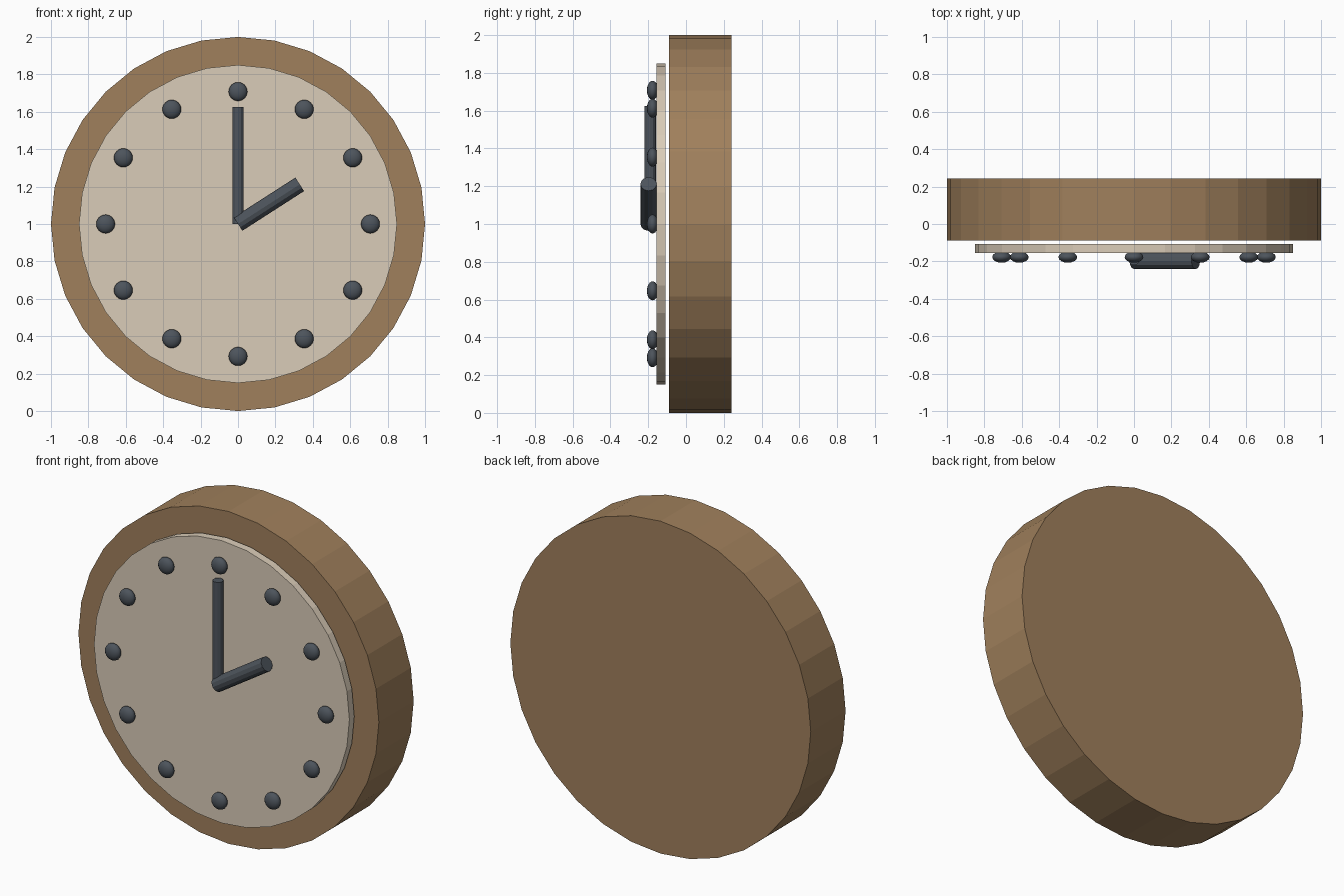
import bpy
import bmesh
from math import radians, sin, cos, tau
from mathutils import Matrix, Vector

cube = bpy.data.objects.get("Cube")
if cube:
    bpy.data.objects.remove(cube, do_unlink=True)


def material(name, rgb):
    linear = [(c / 255 / 12.92 if c < 11 else ((c / 255 + 0.055) / 1.055) ** 2.4) for c in rgb]
    mat = bpy.data.materials.new(name)
    mat.use_nodes = True
    mat.diffuse_color = (*linear, 1)
    mat.node_tree.nodes["Principled BSDF"].inputs["Base Color"].default_value = (*linear, 1)
    return mat


wood = material("warm wood", (160, 128, 92))
cream = material("cream", (218, 204, 184))
slate = material("dark slate", (77, 84, 92))


def add_object(name, bm, mat):
    mesh = bpy.data.meshes.new(name)
    bm.to_mesh(mesh)
    bm.free()
    mesh.materials.append(mat)
    obj = bpy.data.objects.new(name, mesh)
    bpy.context.collection.objects.link(obj)
    return obj


def cylinder(name, start, end, radius, sides, mat):
    """Flat-shaded capped cylinder running from start to end."""
    start, end = Vector(start), Vector(end)
    axis = (end - start).normalized()
    # Keep one corner of the polygon on the front or top line
    up = Vector((0, 0, 1)) if abs(axis.y) > 0.9 else Vector((0, 1, 0))
    frame = Matrix((up.cross(axis), up, axis)).transposed().to_4x4()
    bm = bmesh.new()
    bmesh.ops.create_cone(bm, cap_ends=True, segments=sides, radius1=radius, radius2=radius,
                          depth=(end - start).length,
                          matrix=Matrix.Translation((start + end) / 2) @ frame)
    return add_object(name, bm, mat)


# Case and dial
cylinder("case", (0, 0.242, 1), (0, -0.089, 1), 1, 32, wood)
cylinder("dial", (0, -0.108, 1), (0, -0.155, 1), 0.85, 32, cream)

# Hands
cylinder("minute_hand", (0, -0.19, 1), (0, -0.19, 1.625), 0.03, 12, slate)
cylinder("hour_hand", (0, -0.198, 1), (0.33, -0.198, 1.212), 0.043, 12, slate)

# Twelve flattened hour markers
for hour in range(1, 13):
    angle = tau * hour / 12
    place = Matrix.Translation((0.708 * sin(angle), -0.177, 1 + 0.708 * cos(angle)))
    bm = bmesh.new()
    bmesh.ops.create_uvsphere(bm, u_segments=16, v_segments=12, radius=0.05,
                              matrix=place @ Matrix.Diagonal((1, 0.6, 1, 1)))
    marker = add_object(f"hour_marker_{hour}", bm, slate)
    marker.data.shade_smooth()
